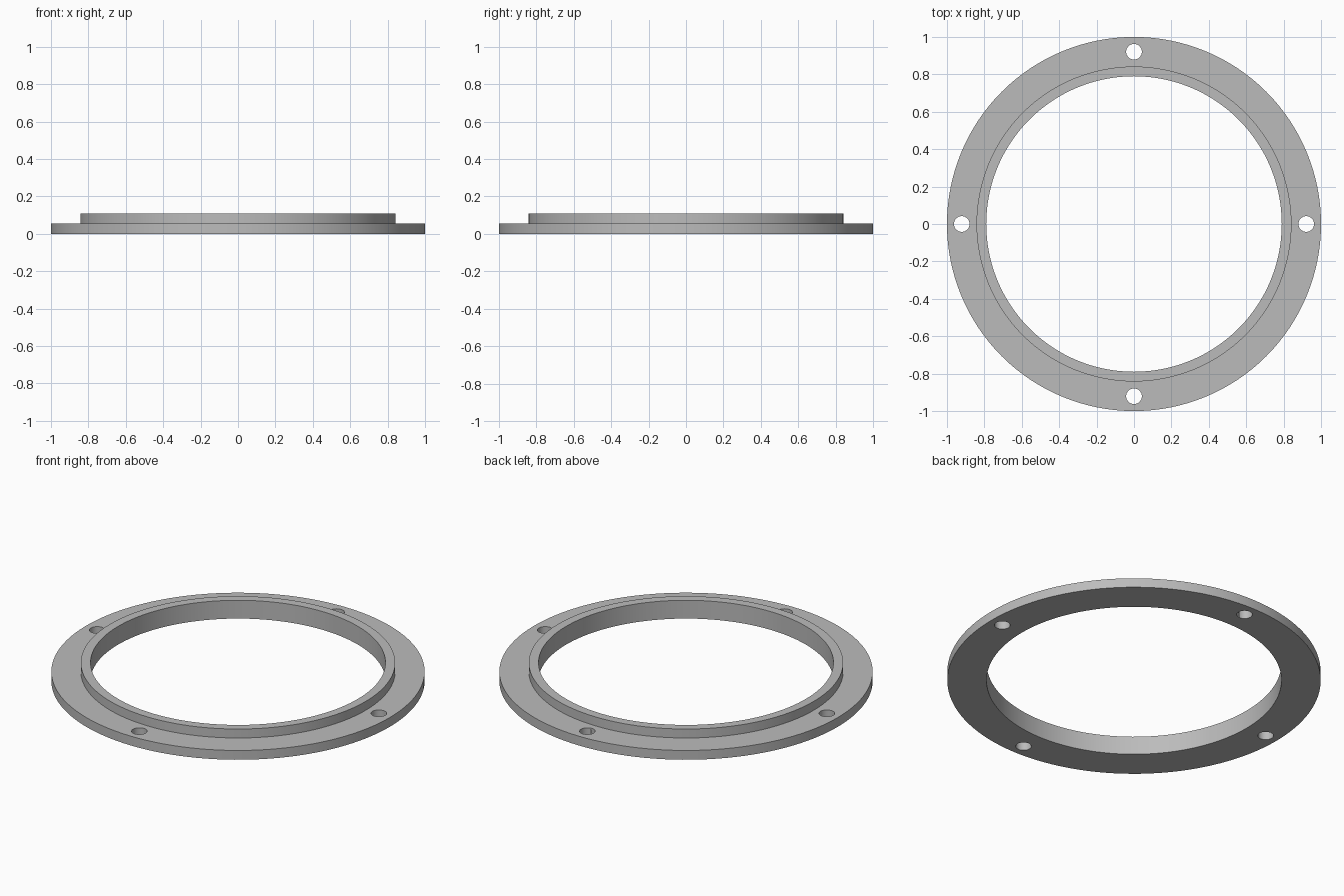
import bpy, bmesh
from math import cos, sin, pi, radians

default = bpy.data.objects.get("Cube")
if default:
    bpy.data.objects.remove(default, do_unlink=True)

SEGMENTS = 128
OUTER, LIP, BORE = 1.0, 0.842, 0.79
FLANGE_TOP, LIP_TOP = 0.055, 0.108
HOLE_RADIUS, HOLE_CIRCLE = 0.042, 0.921

# One plain grey metal
metal = bpy.data.materials.new("grey metal")
metal.use_nodes = True
grey = (0.5, 0.5, 0.5, 1)
metal.diffuse_color = grey
metal.node_tree.nodes["Principled BSDF"].inputs["Base Color"].default_value = grey


def revolve(name, profile):
    """Spin a closed (radius, height) profile around z."""
    bm = bmesh.new()
    rings = []
    for i in range(SEGMENTS):
        a = 2 * pi * i / SEGMENTS
        rings.append([bm.verts.new((r * cos(a), r * sin(a), z)) for r, z in profile])
    n = len(profile)
    for i, ring in enumerate(rings):
        following = rings[(i + 1) % SEGMENTS]
        for j in range(n):
            k = (j + 1) % n
            bm.faces.new((ring[j], following[j], following[k], ring[k]))
    bmesh.ops.recalc_face_normals(bm, faces=bm.faces)
    mesh = bpy.data.meshes.new(name)
    bm.to_mesh(mesh)
    bm.free()
    obj = bpy.data.objects.new(name, mesh)
    bpy.context.collection.objects.link(obj)
    mesh.materials.append(metal)
    return obj


# Flat flange with a raised lip around the bore
ring = revolve("flanged_ring", [
    (BORE, 0), (OUTER, 0), (OUTER, FLANGE_TOP),
    (LIP, FLANGE_TOP), (LIP, LIP_TOP), (BORE, LIP_TOP)])

# Four bolt holes through the flange
for i in range(4):
    a = i * pi / 2
    bpy.ops.mesh.primitive_cylinder_add(
        vertices=32, radius=HOLE_RADIUS, depth=0.3,
        location=(HOLE_CIRCLE * cos(a), HOLE_CIRCLE * sin(a), 0))
    cutter = bpy.context.object
    cutter.name = "bolt_hole_cutter"
    cutter.hide_render = True
    cutter.data.materials.append(metal)

    bpy.context.view_layer.objects.active = ring
    cut = ring.modifiers.new("bolt_hole", 'BOOLEAN')
    cut.operation = 'DIFFERENCE'
    cut.solver = 'EXACT'
    cut.object = cutter
    bpy.ops.object.modifier_apply(modifier=cut.name)
    bpy.data.objects.remove(cutter, do_unlink=True)

# Smooth round walls, crisp edges
bpy.ops.object.select_all(action='DESELECT')
ring.select_set(True)
bpy.context.view_layer.objects.active = ring
bpy.ops.object.shade_smooth_by_angle(angle=radians(30))
